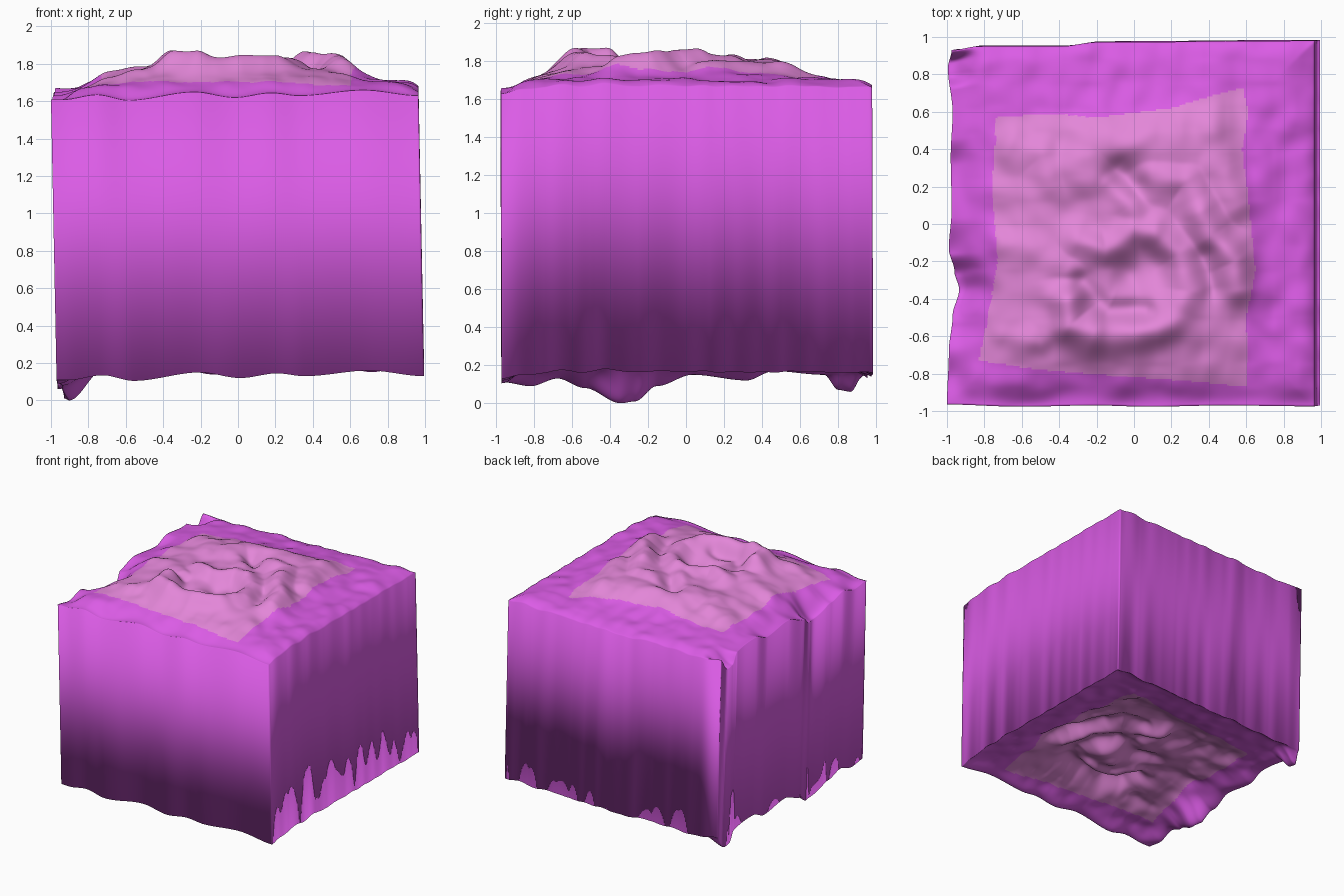
import bpy, bmesh, math
from mathutils import Vector, noise

if "Cube" in bpy.data.objects:
    bpy.data.objects.remove(bpy.data.objects["Cube"])

N = 185                                # grid cells per side
OFFSET = Vector((0.03, 0.005, -1.5))   # underside is the top sheet moved down


def material(name, rgb):
    m = bpy.data.materials.new(name)
    m.diffuse_color = (*rgb, 1)
    m.use_nodes = True
    m.node_tree.nodes["Principled BSDF"].inputs["Base Color"].default_value = m.diffuse_color
    return m


def lerp(points, t):
    """Piecewise profile with eased steps."""
    if t <= points[0][0]:
        return points[0][1]
    for (a, va), (b, vb) in zip(points, points[1:]):
        if t <= b:
            k = (t - a) / (b - a)
            k = k * k * (3 - 2 * k)
            return va + (vb - va) * k
    return points[-1][1]


# Plan outline of the top sheet
LEFT = [(-1, -1), (-.7, -.99), (-.5, -.97), (-.35, -.935), (-.25, -.96),
        (-.12, -.99), (.1, -.975), (.4, -.98), (.65, -.97), (.9, -.995), (1, -.975)]
BACK = [(-1, .93), (-.85, .95), (-.4, .95), (-.2, .972), (1, .98)]
FRONT = [(-1, -.965), (-.6, -.977), (-.2, -.97), (.1, -.977), (.5, -.97), (1, -.975)]

# Heights along the front and left rims
RIM_FRONT = [(-1, 1.60), (-.75, 1.635), (-.58, 1.605), (-.22, 1.65), (0, 1.62),
             (.2, 1.645), (.35, 1.63), (.7, 1.66), (1, 1.63)]
RIM_LEFT = [(-1, 1.61), (-.85, 1.59), (-.7, 1.63), (-.55, 1.58), (-.35, 1.50),
            (-.27, 1.51), (-.15, 1.59), (.05, 1.65), (.35, 1.62), (.5, 1.67),
            (.78, 1.65), (.86, 1.57), (.93, 1.56), (1, 1.66)]

# Folds and hollows: height, width, path in plan
FOLDS = [
    (.10, .10, [(-.36, -.42), (-.34, -.54), (-.22, -.59)]),
    (.075, .10, [(-.22, -.59), (0, -.6), (.2, -.54)]),
    (.05, .09, [(.2, -.54), (.3, -.36), (.24, -.16), (.1, -.05)]),
    (.06, .08, [(-.3, -.1), (-.15, -.14), (0, -.04), (.1, -.05)]),
    (.09, .09, [(.56, -.35), (.54, -.2), (.42, -.06), (.36, .06)]),
    (.06, .09, [(.36, .06), (.27, .22), (.1, .24)]),
    (.05, .12, [(-.25, .28), (-.22, .42), (0, .44), (.25, .44), (.4, .5)]),
    (.04, .09, [(.56, .1), (.46, .3), (.4, .5)]),
    (.035, .07, [(-.14, .22), (-.02, .1), (.06, -.05)]),
    (.03, .08, [(-.7, -.12), (-.5, -.17), (-.36, -.24)]),
    (.025, .08, [(-.65, .42), (-.5, .36), (-.45, .2)]),
    (.025, .06, [(-.7, -.6), (-.5, -.64), (-.38, -.55)]),
]
HOLLOWS = [
    (-.07, .11, [(.0, -.28), (.08, -.24)]),
    (-.045, .06, [(-.28, -.32), (-.14, -.46), (.06, -.46)]),
    (-.045, .07, [(-.08, .3), (.02, .22)]),
    (-.03, .06, [(.42, -.34), (.38, -.18)]),
]

# Outline of the light patch
PATCH = [(-.74, .57), (-.45, .59), (-.2, .57), (.2, .62), (.4, .68), (.58, .73),
         (.61, .6), (.58, .4), (.62, .05), (.65, -.25), (.6, -.5), (.61, -.87),
         (.3, -.84), (0, -.82), (-.5, -.78), (-.83, -.73), (-.78, -.5),
         (-.73, -.2), (-.76, .2), (-.74, .45)]


def inside(x, y):
    hit = False
    for (ax, ay), (bx, by) in zip(PATCH, PATCH[1:] + PATCH[:1]):
        if (ay > y) != (by > y) and x < ax + (bx - ax) * (y - ay) / (by - ay):
            hit = not hit
    return hit


def bump(x, y, fold):
    h, w, path = fold
    best = 9
    for (ax, ay), (bx, by) in zip(path, path[1:]):
        dx, dy = bx - ax, by - ay
        k = max(0, min(1, ((x - ax) * dx + (y - ay) * dy) / (dx * dx + dy * dy)))
        best = min(best, (x - ax - dx * k) ** 2 + (y - ay - dy * k) ** 2)
    return h * math.exp(-best / (w * w))


def height(x, y, u, v):
    # flat crown rising from the rim, then folds on top
    d = min(1 - abs(u), 1 - abs(v))
    z = 1.65 + .045 * (1 - math.exp(-d / .06)) + .015 * u
    r = ((abs(x + .05)) ** 4 + abs(y + .08) ** 4) ** .25
    k = max(0, min(1, (.88 - r) / .45))
    z += .075 * k * k * (3 - 2 * k)
    # soft maximum keeps crossing folds from piling up
    z += sum(bump(x, y, f) ** 4 for f in FOLDS) ** .25
    z += sum(bump(x, y, f) for f in HOLLOWS)
    z += .016 * noise.noise((x * 4, y * 4, 3)) + .016 * noise.noise((x * 8, y * 8, 7))
    # blend to the measured rims
    wf = math.exp(-((1 + v) / .09) ** 2)
    wl = math.exp(-((1 + u) / .12) ** 2)
    z += (lerp(RIM_FRONT, u) - z) * wf
    z += (lerp(RIM_LEFT, v) - z) * wl
    return min(z, 1.89)


bm = bmesh.new()
top, under = [], []
for j in range(N + 1):
    v = -1 + 2 * j / N
    row = []
    for i in range(N + 1):
        u = -1 + 2 * i / N
        s, t = (u + 1) / 2, (v + 1) / 2
        x = lerp(LEFT, v) * (1 - s) + .965 * s
        y = lerp(FRONT, u) * (1 - t) + lerp(BACK, u) * t
        row.append(bm.verts.new((x, y, height(x, y, u, v))))
    top.append(row)
    under.append([bm.verts.new(q.co + OFFSET) for q in row])

# Top and underside sheets, with the light patch on both
for j in range(N):
    for i in range(N):
        ring = [(j, i), (j, i + 1), (j + 1, i + 1), (j + 1, i)]
        f = bm.faces.new([top[a][b] for a, b in ring])
        c = f.calc_center_median()
        g = bm.faces.new([under[a][b] for a, b in reversed(ring)])
        f.material_index = g.material_index = int(inside(c.x, c.y))

# Side walls
rim = ([(0, i) for i in range(N)] + [(j, N) for j in range(N)]
       + [(N, i) for i in range(N, 0, -1)] + [(j, 0) for j in range(N, 0, -1)])
for (a, b), (c, d) in zip(rim, rim[1:] + rim[:1]):
    bm.faces.new((under[a][b], under[c][d], top[c][d], top[a][b]))

for f in bm.faces:
    f.smooth = True
low = min(q.co.z for q in bm.verts)
bmesh.ops.translate(bm, verts=bm.verts, vec=(0, 0, -low))

mesh = bpy.data.meshes.new("terrain_block")
bm.to_mesh(mesh)
bm.free()
mesh.materials.append(material("purple", (.71, .107, .79)))
mesh.materials.append(material("light pink", (.77, .24, .69)))
block = bpy.data.objects.new("terrain_block", mesh)
bpy.context.collection.objects.link(block)
